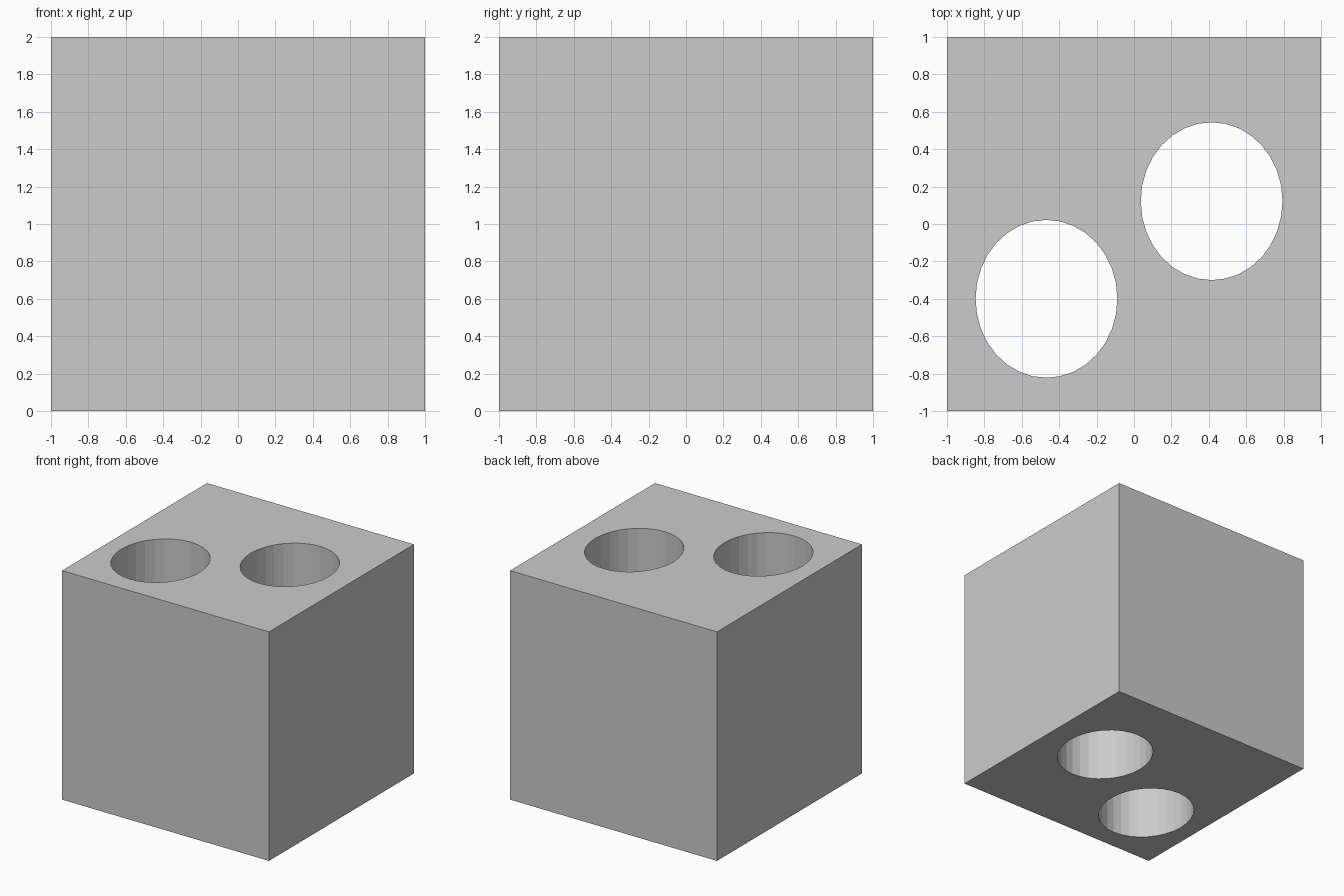
import bpy

if "Cube" in bpy.data.objects:
    bpy.data.objects.remove(bpy.data.objects["Cube"])

# Solid block
bpy.ops.mesh.primitive_cube_add(size=2, location=(0, 0, 1))
block = bpy.context.object
block.name = "block"


def cut_hole(name, x, y, rx=0.379, ry=0.422):
    """Cut an oval through-hole into the block."""
    bpy.ops.mesh.primitive_cylinder_add(vertices=32, radius=1, depth=3, location=(x, y, 1))
    cutter = bpy.context.object
    cutter.name = name
    cutter.scale = (rx, ry, 1)
    cutter.hide_render = True
    bpy.ops.object.transform_apply(location=False, rotation=False, scale=True)

    mod = block.modifiers.new(name, 'BOOLEAN')
    mod.operation = 'DIFFERENCE'
    mod.solver = 'EXACT'
    mod.object = cutter
    bpy.context.view_layer.objects.active = block
    bpy.ops.object.modifier_apply(modifier=mod.name)
    bpy.data.objects.remove(cutter, do_unlink=True)


# Two vertical oval holes
cut_hole("left_hole", -0.468, -0.40)
cut_hole("right_hole", 0.415, 0.122)
